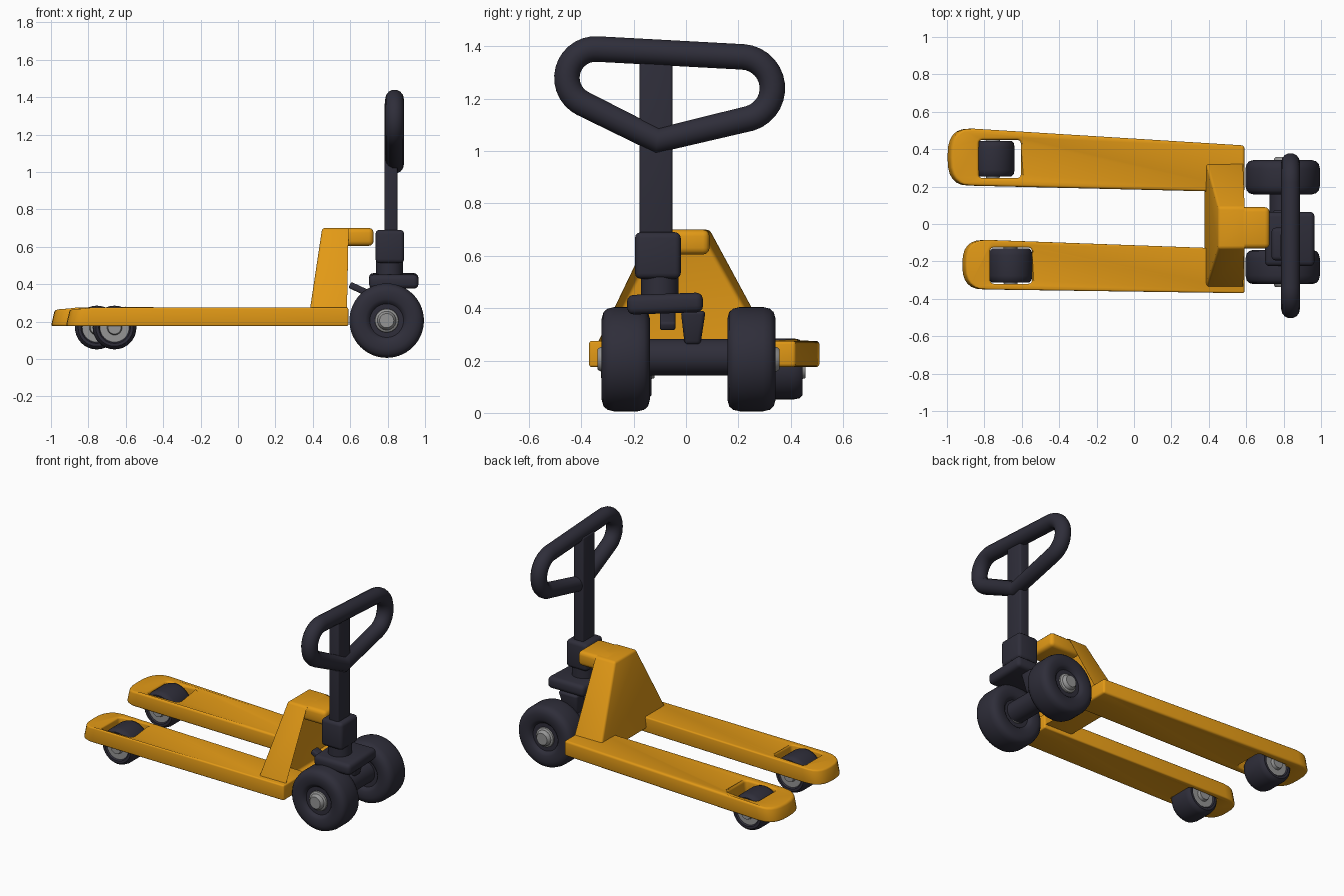
import bpy, bmesh, math
from mathutils import Matrix, Vector

if "Cube" in bpy.data.objects:
    bpy.data.objects.remove(bpy.data.objects["Cube"])


def material(name, rgb):
    m = bpy.data.materials.new(name)
    m.use_nodes = True
    m.diffuse_color = (*rgb, 1)
    m.node_tree.nodes["Principled BSDF"].inputs["Base Color"].default_value = (*rgb, 1)
    return m


YELLOW = material("yellow paint", (0.76, 0.32, 0.008))
DARK = material("dark rubber", (0.028, 0.027, 0.042))
GREY = material("grey metal", (0.3, 0.3, 0.3))


def activate(ob):
    bpy.ops.object.select_all(action='DESELECT')
    ob.select_set(True)
    bpy.context.view_layer.objects.active = ob


def finish(bm, name, mat, bevel=0, cutter=None):
    """Turn a bmesh into a shaded object, with optional cut and bevel."""
    bmesh.ops.recalc_face_normals(bm, faces=bm.faces)
    me = bpy.data.meshes.new(name)
    bm.to_mesh(me)
    bm.free()
    me.materials.append(mat)
    ob = bpy.data.objects.new(name, me)
    bpy.context.collection.objects.link(ob)
    activate(ob)
    if cutter:
        cut = ob.modifiers.new("cut", 'BOOLEAN')
        cut.operation, cut.object, cut.solver = 'DIFFERENCE', cutter, 'EXACT'
        bpy.ops.object.modifier_apply(modifier="cut")
        bpy.data.objects.remove(cutter)
    if bevel:
        bev = ob.modifiers.new("bevel", 'BEVEL')
        bev.width, bev.segments, bev.limit_method = bevel, 3, 'ANGLE'
        bev.angle_limit = math.radians(35)
        activate(ob)
        bpy.ops.object.modifier_apply(modifier="bevel")
    activate(ob)
    bpy.ops.object.shade_smooth_by_angle(angle=math.radians(40))
    return ob


def prism(lower, upper):
    """Solid between two matching loops of points."""
    bm = bmesh.new()
    a = [bm.verts.new(p) for p in lower]
    b = [bm.verts.new(p) for p in upper]
    bm.faces.new(a)
    bm.faces.new(b)
    for i in range(len(a)):
        j = (i + 1) % len(a)
        bm.faces.new((a[i], a[j], b[j], b[i]))
    return bm


def rect(x0, x1, y0, y1, z):
    return [(x0, y0, z), (x1, y0, z), (x1, y1, z), (x0, y1, z)]


def box(name, mat, x, y, z, bevel=0.015, rot=None):
    c = Vector((sum(x) / 2, sum(y) / 2, sum(z) / 2))
    bm = prism(rect(*x, *y, z[0]), rect(*x, *y, z[1]))
    if rot:
        bmesh.ops.rotate(bm, cent=c, matrix=rot, verts=bm.verts)
    return finish(bm, name, mat, bevel)


def lathe(name, mat, profile, loc, axis='Y', steps=40):
    """Revolve (radius, offset) points around an axis."""
    bm = bmesh.new()
    vs = [bm.verts.new((r, 0, h)) for r, h in profile]
    es = [bm.edges.new(p) for p in zip(vs, vs[1:])]
    bmesh.ops.spin(bm, geom=vs + es, cent=(0, 0, 0), axis=(0, 0, 1),
                   angle=math.tau, steps=steps)
    bmesh.ops.remove_doubles(bm, verts=bm.verts, dist=0.0005)
    if axis == 'Y':
        bmesh.ops.rotate(bm, matrix=Matrix.Rotation(math.pi / 2, 3, 'X'), verts=bm.verts)
    bmesh.ops.translate(bm, vec=loc, verts=bm.verts)
    return finish(bm, name, mat)


def mirrored(half):
    return half + [(r, -h) for r, h in reversed(half)]


# Forks: rounded tip, tapering plan, wheel opening
def fork(name, tip, y0, y1, end0, end1, hole):
    mid, half, depth = (y0 + y1) / 2, (y1 - y0) / 2, 0.12

    def outline(z, back):
        pts = []
        for i in range(13):
            a = math.radians(-90 + 15 * i)
            bulge = abs(math.cos(a)) ** 0.75
            side = math.copysign(abs(math.sin(a)) ** 0.75, a)
            pts.append((tip + back + depth * (1 - bulge), mid + half * side, z))
        return pts + [(0.59, end1, z), (0.59, end0, z)]

    cutter = finish(prism(rect(*hole, 0), rect(*hole, 0.5)), name + "_cutter", YELLOW, 0.02)
    cutter.hide_render = True
    bm = prism(outline(0.175, 0), outline(0.275, 0.02))
    # sloping nose
    for v in bm.verts:
        if v.co.z > 0.2 and v.co.x < tip + 0.12:
            v.co.z -= 0.015 * (tip + 0.12 - v.co.x) / 0.12
    finish(bm, name, YELLOW, 0.013, cutter)


fork("left_fork", -1.0, 0.205, 0.51, 0.17, 0.42, (-0.83, -0.605, 0.245, 0.45))
fork("right_fork", -0.92, -0.35, -0.085, -0.37, -0.135, (-0.77, -0.545, -0.32, -0.125))

# Load rollers under the fork tips
for side, x, y, w in (("left", -0.755, 0.35, 0.095), ("right", -0.66, -0.222, 0.09)):
    lathe(side + "_load_roller", DARK,
          mirrored([(0.075, w - 0.015), (0.085, w), (0.1, w), (0.112, w - 0.012),
                    (0.117, w - 0.035)]), (x, y, 0.168), steps=32)
    lathe(side + "_roller_hub", GREY,
          mirrored([(0, w + 0.012), (0.035, w + 0.012), (0.04, w - 0.008),
                    (0.078, w - 0.008)]), (x, y, 0.168), steps=32)

# Hollow tapered housing, open toward the steering wheels
bm = prism(rect(0.375, 0.59, -0.37, 0.36, 0.2), rect(0.45, 0.6, -0.13, 0.09, 0.7))
bm.normal_update()
opening = max(bm.faces, key=lambda f: f.normal.x)
bmesh.ops.inset_region(bm, faces=[opening], thickness=0.035)
bmesh.ops.translate(bm, vec=(-0.12, 0, 0), verts=opening.verts)
finish(bm, "housing", YELLOW, 0.014)
box("housing_cap", YELLOW, (0.5, 0.725), (-0.13, 0.09), (0.605, 0.7), 0.025)

# Steering wheels with recessed sidewalls and hubs
for side, y in (("left", 0.25), ("right", -0.23)):
    lathe(side + "_steer_wheel", DARK,
          mirrored([(0, 0.07), (0.09, 0.07), (0.1, 0.082), (0.115, 0.09), (0.155, 0.092),
                    (0.18, 0.085), (0.193, 0.07), (0.199, 0.045)]),
          (0.795, y, 0.205), steps=56)
    lathe(side + "_wheel_hub", GREY,
          mirrored([(0, 0.108), (0.038, 0.108), (0.045, 0.1), (0.05, 0.086), (0.062, 0.08),
                    (0.065, 0.06)]), (0.795, y, 0.205), steps=32)
lathe("axle", DARK, mirrored([(0, 0.2), (0.07, 0.2)]), (0.795, 0.01, 0.213))

# Steering head: plate, pivot wedge, lever, column and socket
box("steering_plate", DARK, (0.7, 0.965), (-0.225, 0.065), (0.38, 0.455), 0.025,
    Matrix.Rotation(math.radians(2), 3, 'X'))
finish(prism(rect(0.75, 0.85, -0.005, 0.055, 0.26), rect(0.74, 0.88, -0.02, 0.075, 0.39)),
       "pivot_wedge", DARK, 0.015)
box("release_lever", DARK, (0.59, 0.75), (-0.1, -0.04), (0.345, 0.38), 0.01,
    Matrix.Rotation(math.radians(25), 3, 'Y'))
lathe("column", DARK, [(0, 0.4), (0.072, 0.4), (0.072, 0.54), (0, 0.54)],
      (0.81, -0.1, 0), 'Z')
box("mast_socket", DARK, (0.735, 0.888), (-0.195, -0.02), (0.512, 0.69), 0.022)
box("mast", DARK, (0.782, 0.853), (-0.177, -0.052), (0.65, 1.37), 0.01)

# Looped handle
path = [(-0.11, 1.04)]
for cy, cz, r, start, stop in ((-0.345, 1.28, 0.11, 244, 86), (0.21, 1.24, 0.12, 86, -73)):
    for i in range(15):
        a = math.radians(start + (stop - start) * i / 14)
        path.append((cy + r * math.cos(a), cz + r * math.sin(a)))
curve = bpy.data.curves.new("handle", 'CURVE')
curve.dimensions = '3D'
curve.bevel_depth, curve.bevel_resolution = 0.05, 5
spline = curve.splines.new('POLY')
spline.points.add(len(path) - 1)
for p, (y, z) in zip(spline.points, path):
    p.co = (0.837, y, z, 1)
spline.use_cyclic_u = True
curve.materials.append(DARK)
handle = bpy.data.objects.new("handle", curve)
bpy.context.collection.objects.link(handle)
activate(handle)
bpy.ops.object.convert(target='MESH')
bpy.ops.object.shade_smooth_by_angle(angle=math.radians(40))
